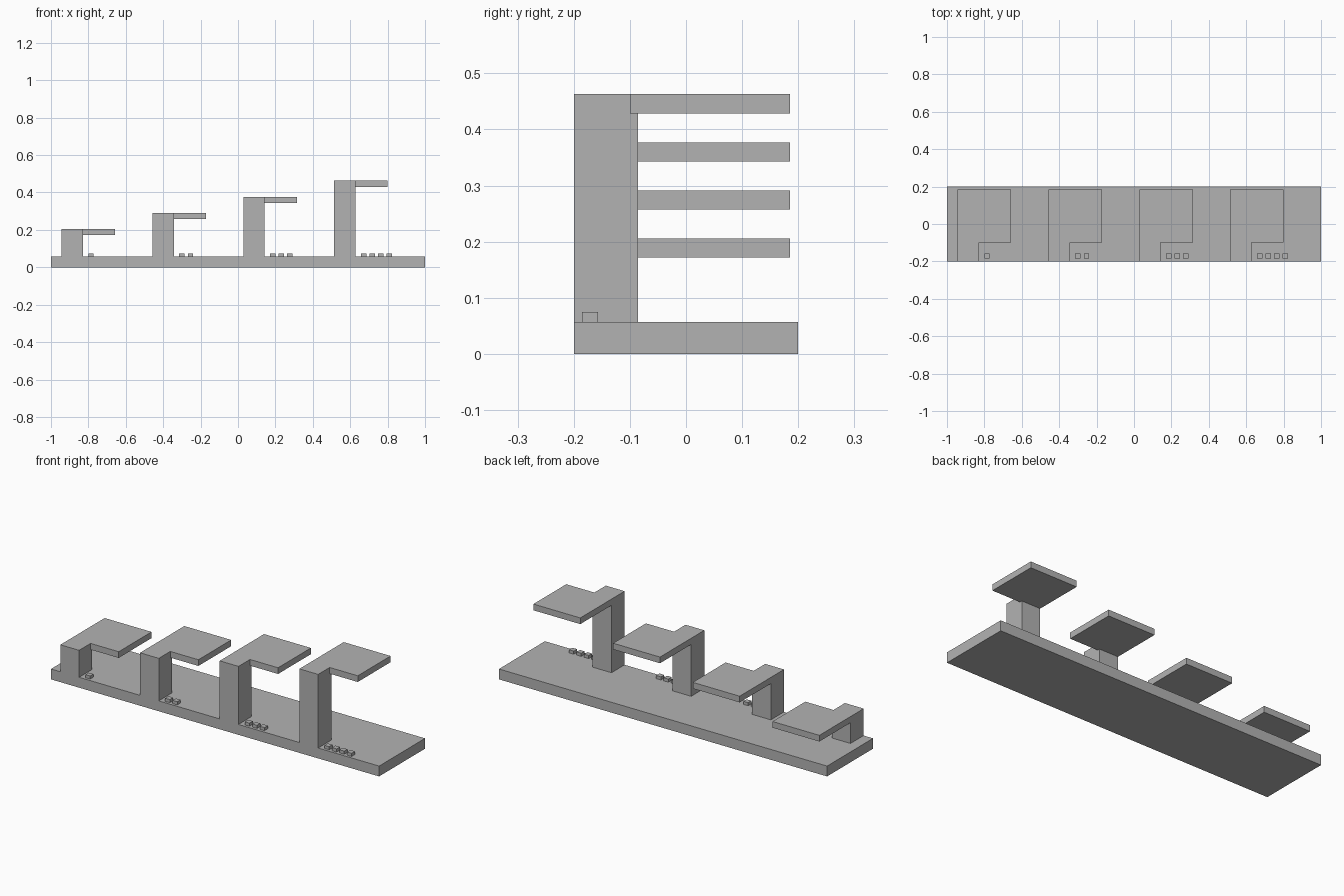
import bpy
import bmesh

cube = bpy.data.objects.get("Cube")
if cube:
    bpy.data.objects.remove(cube, do_unlink=True)

U = 2 / 70  # one design unit; the base is 70 units long

grey = bpy.data.materials.new("plain grey")
grey.use_nodes = True
colour = (0.45, 0.45, 0.45, 1)
grey.diffuse_color = colour
grey.node_tree.nodes["Principled BSDF"].inputs["Base Color"].default_value = colour


def prism(name, outline, bottom, top):
    """Extrude a plan outline, in design units, from bottom to top."""
    bm = bmesh.new()
    face = bm.faces.new([bm.verts.new((x * U, y * U, bottom * U)) for x, y in outline])
    result = bmesh.ops.extrude_face_region(bm, geom=[face])
    raised = [v for v in result["geom"] if isinstance(v, bmesh.types.BMVert)]
    bmesh.ops.translate(bm, verts=raised, vec=(0, 0, (top - bottom) * U))
    bmesh.ops.recalc_face_normals(bm, faces=bm.faces)
    mesh = bpy.data.meshes.new(name)
    bm.to_mesh(mesh)
    bm.free()
    mesh.materials.append(grey)
    obj = bpy.data.objects.new(name, mesh)
    bpy.context.collection.objects.link(obj)
    return obj


def box(name, x, y, width, depth, bottom, top):
    return prism(name, [(x, y), (x + width, y), (x + width, y + depth), (x, y + depth)],
                 bottom, top)


BASE_TOP = 2
FRONT = -7
POST = 4
PLATE = 10
PLATE_FRONT = -3.5
THICKNESS = 1.2

# Long flat base
box("base", -35, FRONT, 70, 14, 0, BASE_TOP)

for i in range(4):
    number = i + 1
    x = -33 + 17 * i
    underside = 6 + 3 * i

    # Square post, taller at each step
    box(f"post_{number}", x, FRONT, POST, POST, BASE_TOP, underside)

    # Cantilevered plate with a tab over the post
    back = PLATE_FRONT + PLATE
    plate = [(x, FRONT), (x + POST, FRONT), (x + POST, PLATE_FRONT),
             (x + PLATE, PLATE_FRONT), (x + PLATE, back), (x, back)]
    prism(f"overhang_plate_{number}", plate, underside, underside + THICKNESS)

    # Counting studs beside the post
    for k in range(number):
        box(f"stud_{number}_{k + 1}", x + 5 + 1.6 * k, -6.5, 1, 1,
            BASE_TOP, BASE_TOP + 0.6)
